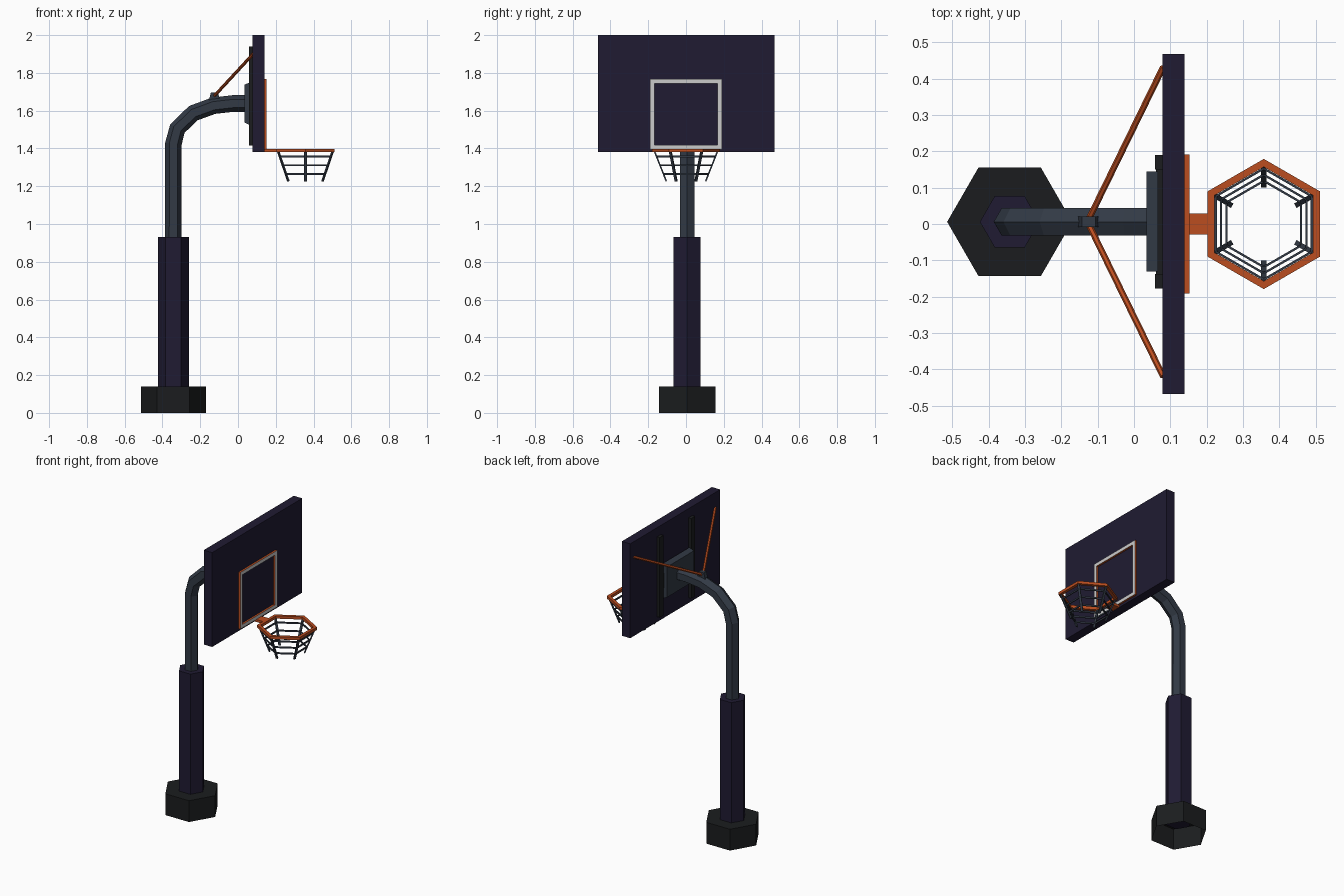
import bpy, bmesh, math
from mathutils import Vector, Matrix

if "Cube" in bpy.data.objects:
    bpy.data.objects.remove(bpy.data.objects["Cube"])


def mat(name, r, g, b):
    m = bpy.data.materials.new(name)
    m.diffuse_color = (r, g, b, 1)
    m.use_nodes = True
    m.node_tree.nodes["Principled BSDF"].inputs["Base Color"].default_value = m.diffuse_color
    return m


NAVY = mat("navy", 0.014, 0.011, 0.032)
STEEL = mat("steel", 0.032, 0.042, 0.06)
BLACK = mat("black", 0.011, 0.012, 0.013)
ORANGE = mat("orange", 0.5, 0.075, 0.014)
WHITE = mat("white", 0.7, 0.7, 0.7)
YC = 0.006          # post line
HOOP = Vector((0.357, 0, 0))


def finish(name, bm, *mats):
    bmesh.ops.recalc_face_normals(bm, faces=bm.faces[:])
    me = bpy.data.meshes.new(name)
    bm.to_mesh(me)
    bm.free()
    for m in mats:
        me.materials.append(m)
    ob = bpy.data.objects.new(name, me)
    bpy.context.collection.objects.link(ob)
    return ob


def add_box(bm, x, y, z):
    c = Vector(((x[0] + x[1]) / 2, (y[0] + y[1]) / 2, (z[0] + z[1]) / 2))
    s = Matrix.Diagonal((x[1] - x[0], y[1] - y[0], z[1] - z[0], 1))
    return bmesh.ops.create_cube(bm, size=1, matrix=Matrix.Translation(c) @ s)["verts"]


def box(name, x, y, z, m):
    bm = bmesh.new()
    add_box(bm, x, y, z)
    return finish(name, bm, m)


def loft(bm, rings, closed=False, caps=True):
    """Skin a list of point rings; closed joins last ring to first."""
    vs = [[bm.verts.new(p) for p in r] for r in rings]
    n = len(vs[0])
    pairs = list(zip(vs, vs[1:])) + ([(vs[-1], vs[0])] if closed else [])
    for a, b in pairs:
        for i in range(n):
            j = (i + 1) % n
            bm.faces.new((a[i], a[j], b[j], b[i]))
    if caps and not closed:
        bm.faces.new(vs[0])
        bm.faces.new(vs[-1])


def hexagon(r, z, c, turn=0.0):
    return [Vector((c[0] + r * math.cos(turn + i * math.pi / 3),
                    c[1] + r * math.sin(turn + i * math.pi / 3), z)) for i in range(6)]


def hex_ring(bm, ro, ri, z0, z1):
    t = math.pi / 6
    loft(bm, [hexagon(ro, z0, HOOP, t), hexagon(ro, z1, HOOP, t),
              hexagon(ri, z1, HOOP, t), hexagon(ri, z0, HOOP, t)], closed=True)


def beam(bm, a, b, side, w, h, n=4):
    """Straight bar from a to b with an n-sided section."""
    a, b = Vector(a), Vector(b)
    d = (b - a).normalized()
    s = (Vector(side) - d * d.dot(Vector(side))).normalized()
    u = d.cross(s)
    k = 1 / math.cos(math.pi / n)
    angs = [math.pi / n + i * 2 * math.pi / n for i in range(n)]
    loft(bm, [[p + s * math.cos(t) * w / 2 * k + u * math.sin(t) * h / 2 * k
               for t in angs] for p in (a, b)])


# Base, open underneath, and the padded sleeve
post = (-0.342, YC)
bm = bmesh.new()
loft(bm, [hexagon(0.172, 0, post), hexagon(0.172, 0.14, post)])
bottom = [f for f in bm.faces if f.calc_center_median().z < 0.01]
bmesh.ops.delete(bm, geom=bottom, context="FACES_ONLY")
finish("base", bm, BLACK)
bm = bmesh.new()
loft(bm, [hexagon(0.082, 0.09, post), hexagon(0.082, 0.93, post)])
finish("post_padding", bm, NAVY)

# Bent six-sided pole
path = [(-0.342, 0.90), (-0.342, 1.425), (-0.321, 1.505), (-0.236, 1.587),
        (-0.13, 1.626), (-0.026, 1.638), (0.05, 1.638)]
path = [Vector((x, YC, z)) for x, z in path]
rings = []
for i, p in enumerate(path):
    d0 = (p - path[max(i - 1, 0)]).normalized()
    d1 = (path[min(i + 1, len(path) - 1)] - p).normalized()
    d = (d0 + d1).normalized()
    nrm = Vector((-d.z, 0, d.x))
    rings.append([p + nrm * 0.044 * math.cos(k * math.pi / 3)
                  + Vector((0, 1, 0)) * 0.044 * math.sin(k * math.pi / 3) for k in range(6)])
bm = bmesh.new()
loft(bm, rings)
finish("curved_pole", bm, STEEL)

# Strut bracket and two diagonal struts
bm = bmesh.new()
vs = add_box(bm, (-0.156, -0.093), (YC - 0.014, YC + 0.014), (1.645, 1.697))
for v in vs:
    if v.co.z > 1.68:
        v.co.x = -0.125 + (v.co.x + 0.125) * 0.6
finish("strut_bracket", bm, STEEL)
bm = bmesh.new()
for s in (-1, 1):
    beam(bm, (-0.128, YC, 1.675), (0.08, YC + s * 0.425, 1.9), (0, 0, 1), 0.015, 0.015, 6)
finish("struts", bm, ORANGE)

# Mounting plate with sloped top and bottom, plus rails
bm = bmesh.new()
for v in add_box(bm, (0.035, 0.066), (YC - 0.137, YC + 0.139), (1.522, 1.752)):
    if v.co.x < 0.04:
        v.co.z = 1.637 + (v.co.z - 1.637) * 0.87
finish("mounting_plate", bm, STEEL)
bm = bmesh.new()
for s in (-1, 1):
    y = YC + s * 0.164
    add_box(bm, (0.058, 0.08), (y - 0.02, y + 0.02), (1.415, 1.94))
add_box(bm, (0.06, 0.08), (YC - 0.15, YC + 0.15), (1.59, 1.69))
finish("back_rails", bm, BLACK)

# Backboard
box("backboard", (0.078, 0.139), (-0.467, 0.468), (1.38, 2.0), NAVY)

# Target frame: orange edges, white front
bm = bmesh.new()
corners = []
for x, inset in ((0.137, 0), (0.152, 0), (0.152, 0.023), (0.137, 0.023)):
    y, z0, z1 = 0.191 - inset, 1.395 + inset, 1.768 - inset
    corners.append([(x, -y, z0), (x, y, z0), (x, y, z1), (x, -y, z1)])
loft(bm, corners, closed=True)
for f in bm.faces:
    if all(v.co.x > 0.15 for v in f.verts):
        f.material_index = 1
finish("target_frame", bm, ORANGE, WHITE)

# Hoop and its arm
box("hoop_arm", (0.137, 0.215), (-0.029, 0.029), (1.381, 1.397), ORANGE)
bm = bmesh.new()
hex_ring(bm, 0.179, 0.157, 1.38, 1.398)
finish("hoop", bm, ORANGE)

# Net: three bands and six strands
bm = bmesh.new()
for r, z in ((0.156, 1.357), (0.139, 1.311), (0.122, 1.265)):
    hex_ring(bm, r, r - 0.007, z - 0.005, z + 0.005)
for i in range(6):
    t = math.pi / 6 + i * math.pi / 3
    out = Vector((math.cos(t), math.sin(t), 0))
    side = (-math.sin(t), math.cos(t), 0)
    beam(bm, HOOP + out * 0.168 + Vector((0, 0, 1.388)),
         HOOP + out * 0.104 + Vector((0, 0, 1.226)), side, 0.014, 0.008)
finish("net", bm, STEEL)
